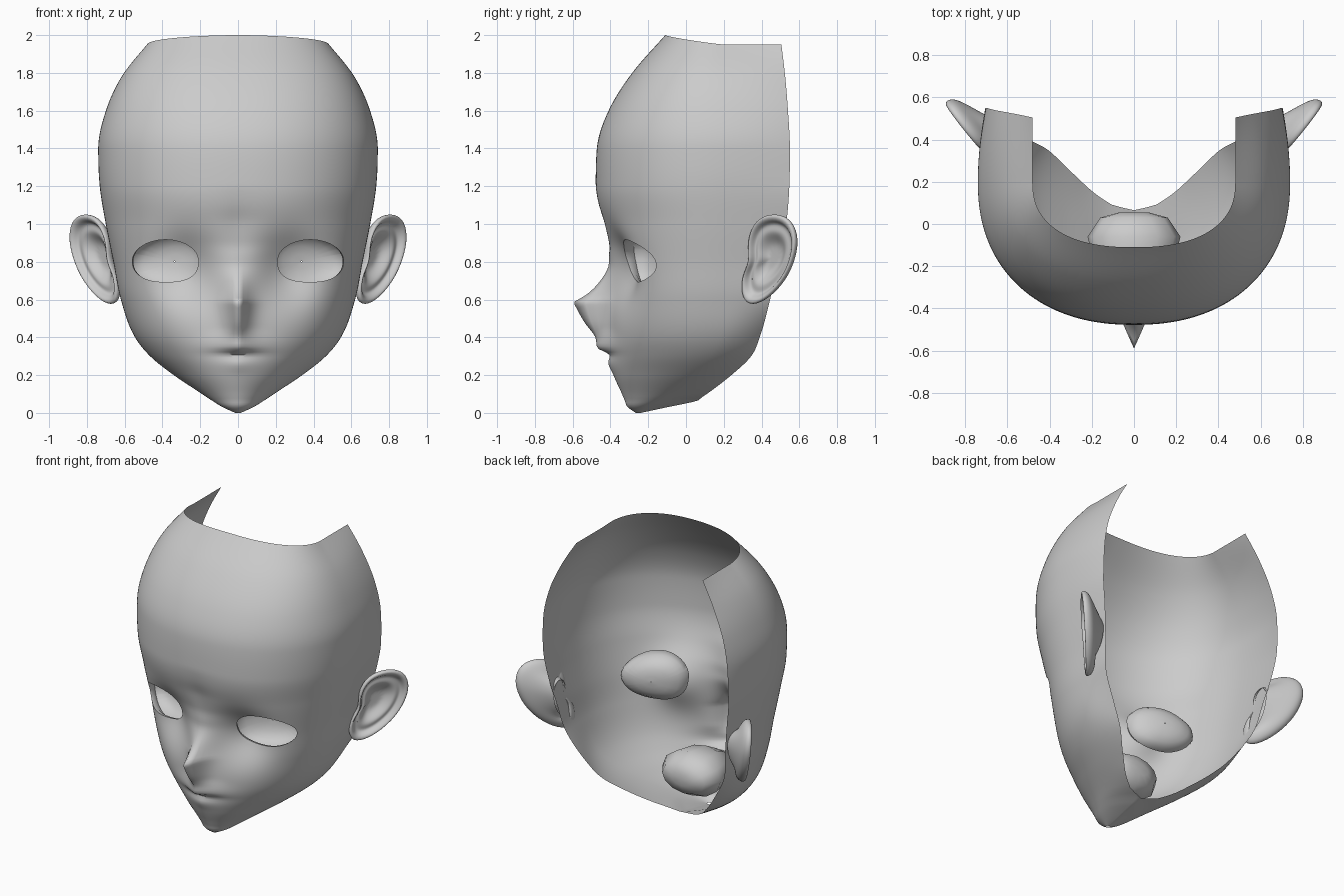
import bpy, bmesh
from math import sin, cos, pi, exp
from mathutils import Vector

if "Cube" in bpy.data.objects:
    bpy.data.objects.remove(bpy.data.objects["Cube"])


def curve(xs, ys):
    """Monotone smooth interpolation through a few points."""
    n = len(xs)
    d = [(ys[i + 1] - ys[i]) / (xs[i + 1] - xs[i]) for i in range(n - 1)]
    m = [d[0]]
    for a, b in zip(d, d[1:]):
        s = 1 if a > 0 else -1
        m.append(s * min(abs(a + b) / 2, 3 * abs(a), 3 * abs(b)) if a * b > 0 else 0)
    m.append(d[-1])

    def f(x):
        x = min(max(x, xs[0]), xs[-1])
        i = max(j for j in range(n - 1) if xs[j] <= x)
        h = xs[i + 1] - xs[i]
        t = (x - xs[i]) / h
        return ((1 + 2 * t) * (1 - t) ** 2 * ys[i] + t * (1 - t) ** 2 * h * m[i]
                + t * t * (3 - 2 * t) * ys[i + 1] + t * t * (t - 1) * h * m[i + 1])
    return f


def finish(bm, name, mirror=True, subsurf=0):
    mesh = bpy.data.meshes.new(name)
    bm.to_mesh(mesh)
    bm.free()
    for poly in mesh.polygons:
        poly.use_smooth = True
    ob = bpy.data.objects.new(name, mesh)
    bpy.context.collection.objects.link(ob)
    if mirror:
        ob.modifiers.new("mirror", 'MIRROR')
    if subsurf:
        mod = ob.modifiers.new("subsurf", 'SUBSURF')
        mod.levels = mod.render_levels = subsurf
    return ob


def loft(bm, rings):
    loops = [[bm.verts.new(p) for p in r] for r in rings]
    for a, b in zip(loops, loops[1:]):
        for i in range(len(a)):
            j = (i + 1) % len(a)
            bm.faces.new((a[i], a[j], b[j], b[i]))
    last = loops[-1]
    tip = bm.verts.new(sum((v.co for v in last), Vector()) / len(last))
    for i in range(len(last)):
        bm.faces.new((last[i], last[(i + 1) % len(last)], tip))
    bmesh.ops.recalc_face_normals(bm, faces=bm.faces)


# Head slices by height: widest point, front, back edge, roundness
zs = [0, .03, .07, .1, .2, .3, .4, .6, .8, 1.0, 1.2, 1.4, 1.6, 1.8, 2.0]
wide_x = curve(zs, [.015, .08, .145, .19, .34, .465, .545, .62, .66, .70, .732, .74, .70, .615, .48])
wide_y = curve(zs, [-.25, -.22, -.15, -.1, .04, .13, .18, .2, .2, .2, .2, .2, .2, .2, .2])
front_y = curve(zs, [-.265, -.308, -.326, -.339, -.38, -.395, -.4, -.41, -.43, -.455, -.478, -.472, -.41, -.285, -.11])
power = curve(zs, [1.9, 1.9, 1.85, 1.85, 1.85, 1.95, 2.1, 2.2, 2.2, 2.2, 2.25, 2.25, 2.3, 2.35, 2.4])
zb = [0, .03, .068, .08, .1, .2, .3, .4, .6, .8, 1.0, 1.2, 1.4, 1.6, 1.8, 2.0]
back_x = curve(zb, [0, 0, 0, .075, .135, .29, .40, .48, .6, .64, .68, .705, .70, .66, .58, .48])
back_y = curve(zb, [-.24, -.1, .07, .08, .11, .24, .345, .39, .445, .49, .53, .547, .55, .54, .525, .505])
# Nose, lips and the hollow between the brows: how far they stand out, and their width
ridge = curve([.12, .2, .265, .305, .345, .40, .48, .56, .585, .605, .63, .68, .77, .83, .9, 1.0, 1.1, 1.2],
              [0, .004, .02, .008, .072, .08, .135, .178, .188, .155, .115, .06, -.005, -.018, -.03, -.028, -.01, 0])
ridge_w = curve([.27, .36, .45, .58, .72, .9], [.1, .1, .06, .055, .07, .13])


def features(x, z):
    nose = -ridge(z) * exp(-(x / ridge_w(z)) ** 1.4)
    socket = .115 * exp(-.5 * (((x - .27) / .12) ** 2 + ((z - .76) / .13) ** 2))
    return nose + socket


def face_y(x, z):
    p, ym = power(z), wide_y(z)
    c = max(0, 1 - (x / wide_x(z)) ** p) ** (1 / p)
    return ym - (ym - front_y(z)) * c + features(x, z)


EX, EZ = .385, .805


def eye_r(x, z):
    e = 2.6 if z < EZ and x < EX else 2.0 if x < EX else 1.95 if z > EZ else 2.3
    return (abs((x - EX) / .175) ** e + abs((z - EZ) / .112) ** e) ** (1 / e)


# Head shell, right half
ROWS, NF, NB = 110, 48, 14
bm = bmesh.new()
grid = []
for j in range(ROWS + 1):
    z = 2 * (j / ROWS) ** 1.3
    row = []
    for k in range(NF + NB + 1):
        if k <= NF:
            t = pi / 2 * k / NF
            x = wide_x(z) * sin(t) ** (2 / power(z))
            y = wide_y(z) - (wide_y(z) - front_y(z)) * max(cos(t), 0) ** (2 / power(z)) + features(x, z)
        else:
            w = (k - NF) / NB
            x = wide_x(z) - (wide_x(z) - back_x(z)) * w * w
            y = wide_y(z) + (back_y(z) - wide_y(z)) * w
        drop = .05 * min(1, k / NF) ** 1.5 * max(0, (z - 1.5) / .5) ** 2
        row.append(bm.verts.new((x, y, z - drop)))
    grid.append(row)
for a, b in zip(grid, grid[1:]):
    for k in range(NF + NB):
        bm.faces.new((a[k], a[k + 1], b[k + 1], b[k]))

# Eye opening, snapped to a clean almond rim
hole = []
for f in bm.faces:
    c = f.calc_center_median()
    if c.y < .1 and eye_r(c.x, c.z) < 1:
        hole.append(f)
bmesh.ops.delete(bm, geom=hole, context='FACES')
rim = [e for e in bm.edges if e.is_boundary
       and all(v.co.y < .1 and eye_r(v.co.x, v.co.z) < 1.4 for v in e.verts)]
for v in {v for e in rim for v in e.verts}:
    r = eye_r(v.co.x, v.co.z)
    x, z = EX + (v.co.x - EX) / r, EZ + (v.co.z - EZ) / r
    v.co = (x, face_y(x, z), z)

# Eye cup behind the opening: rings as width, height, depth and flattening towards a plane
inward = Vector((-.36, .93, 0)).normalized()
rim_verts = {v for e in rim for v in e.verts}
centre = sum((v.co for v in rim_verts), Vector()) / len(rim_verts)
pw, ph, pd = 1, 1, 0
for w, h, d, keep in [(1.02, 1.06, .025, 1), (1.13, 1.36, .06, .7), (1.06, 1.3, .10, .5),
                      (.87, 1.07, .135, .3), (.57, .7, .157, .1), (.27, .33, .166, 0),
                      (.02, .02, .168, 0)]:
    out = bmesh.ops.extrude_edge_only(bm, edges=rim)["geom"]
    rim = [g for g in out if isinstance(g, bmesh.types.BMEdge)]
    for v in {v for e in rim for v in e.verts}:
        o = v.co - centre - inward * pd
        o -= inward * o.dot(inward) * (1 - keep)
        v.co = centre + Vector((o.x * w / pw, o.y * w / pw, o.z * h / ph)) + inward * d
    pw, ph, pd = w, h, d
bmesh.ops.remove_doubles(bm, verts=bm.verts, dist=.0005)
bmesh.ops.recalc_face_normals(bm, faces=bm.faces)
forehead = min(bm.faces, key=lambda f: (f.calc_center_median() - Vector((.1, -.47, 1.3))).length)
if forehead.normal.y > 0:
    bmesh.ops.reverse_faces(bm, faces=bm.faces)
head = finish(bm, "head")
bpy.context.view_layer.objects.active = head
head.select_set(True)
bpy.ops.object.shade_smooth_by_angle(angle=.9)

# Ears: outline in side view, lofted into a tilted dish joined to the head
outline = [(.47, 1.06), (.55, 1.03), (.585, .95), (.585, .86), (.54, .72), (.44, .605), (.35, .565),
           (.30, .6), (.295, .72), (.345, .8), (.325, .91), (.37, 1.03)]
normal = Vector((1, -.79, -.1)).normalized()


def ear_ring(s, off, cy=.43, cz=.82):
    ring = []
    for y, z in outline:
        y, z = cy + (y - cy) * s, cz + (z - cz) * s
        ring.append(Vector((.63 + .79 * (y - .30) + .1 * (z - .6), y, z)) + normal * off)
    return ring


root = [Vector((.66, .42 + (y - .44) * .5, .8 + (z - .81) * .55)) for y, z in outline]
bm = bmesh.new()
loft(bm, [root, ear_ring(.72, -.055), ear_ring(.95, -.03), ear_ring(1.02, 0), ear_ring(.97, .018),
          ear_ring(.86, .01), ear_ring(.78, -.025), ear_ring(.62, -.01), ear_ring(.48, -.03),
          ear_ring(.3, -.06)])
finish(bm, "ears", subsurf=2)

# Mouth cavity behind the lips
bm = bmesh.new()
loft(bm, [[Vector((w * cos(a), y, zc + h * sin(a))) for a in [i * pi / 6 for i in range(12)]]
          for y, w, h, zc in [(-.375, .08, .005, .298), (-.33, .12, .06, .29), (-.22, .18, .13, .28),
                              (-.06, .22, .15, .28), (.03, .16, .1, .28), (.055, .07, .04, .28)]])
finish(bm, "mouth_cavity", mirror=False)
